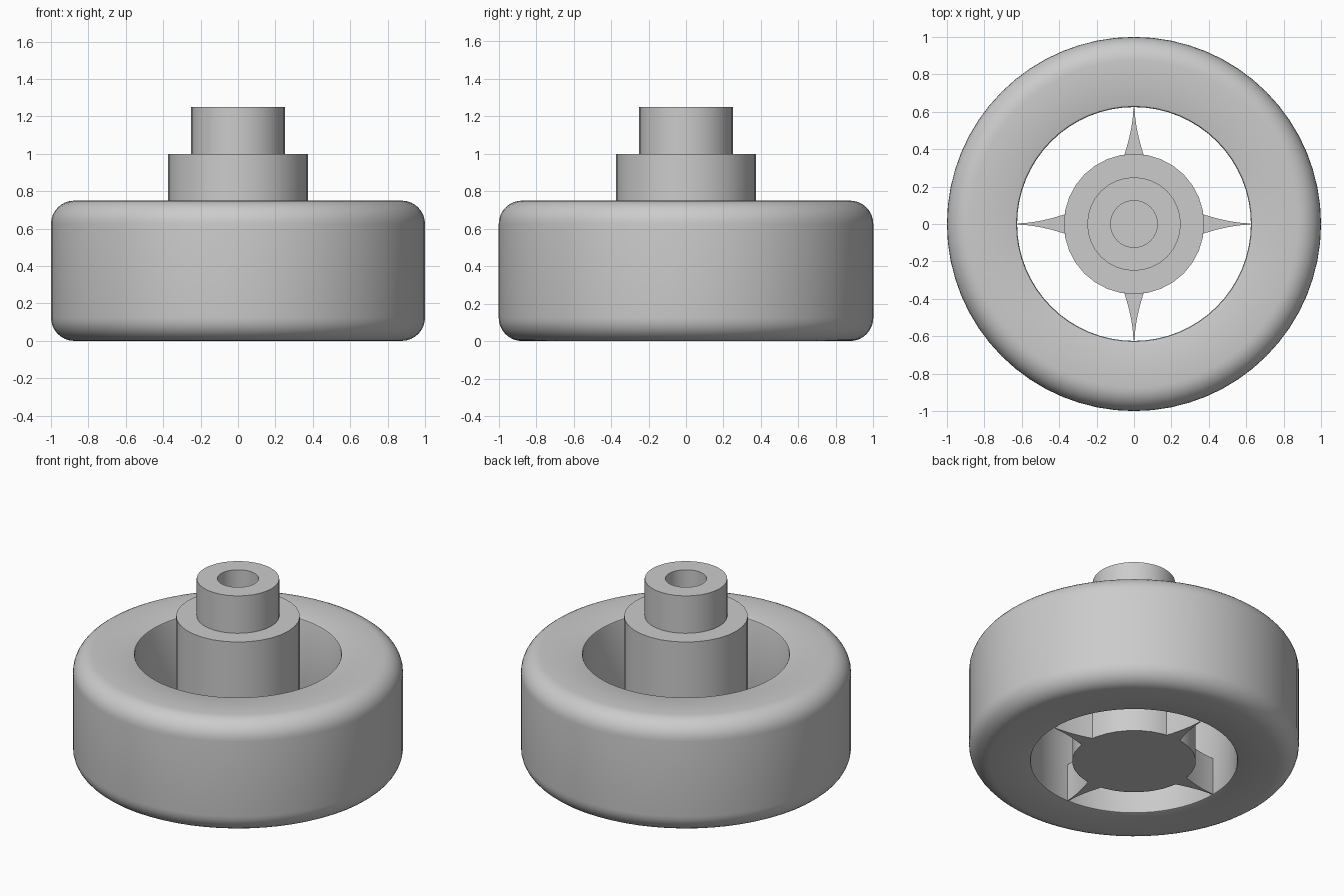
import bpy
import math

if "Cube" in bpy.data.objects:
    bpy.data.objects.remove(bpy.data.objects["Cube"])

grey = bpy.data.materials.new("plain grey")
grey.diffuse_color = (0.6, 0.6, 0.6, 1)
grey.use_nodes = True
grey.node_tree.nodes["Principled BSDF"].inputs["Base Color"].default_value = grey.diffuse_color


def make_object(name, verts, faces, angle=35):
    mesh = bpy.data.meshes.new(name)
    mesh.from_pydata(verts, [], faces)
    mesh.materials.append(grey)
    obj = bpy.data.objects.new(name, mesh)
    bpy.context.collection.objects.link(obj)
    bpy.ops.object.select_all(action='DESELECT')
    obj.select_set(True)
    bpy.context.view_layer.objects.active = obj
    bpy.ops.object.mode_set(mode='EDIT')
    bpy.ops.mesh.select_all(action='SELECT')
    bpy.ops.mesh.normals_make_consistent(inside=False)
    bpy.ops.object.mode_set(mode='OBJECT')
    bpy.ops.object.shade_smooth_by_angle(angle=math.radians(angle))
    return obj


def lathe(name, profile, segments, closed):
    """Turn an (r, z) profile about z; open profiles get flat end caps."""
    n = len(profile)
    verts = [(r * math.cos(2 * math.pi * s / segments),
              r * math.sin(2 * math.pi * s / segments), z)
             for s in range(segments) for r, z in profile]
    faces = []
    for s in range(segments):
        a, b = s * n, (s + 1) % segments * n
        for i in range(n if closed else n - 1):
            j = (i + 1) % n
            faces.append((a + i, b + i, b + j, a + j))
    if not closed:
        faces.append([s * n for s in range(segments)])
        faces.append([s * n + n - 1 for s in range(segments)])
    return make_object(name, verts, faces)


def fillet(r, z, radius, start, steps):
    """Quarter-round points around centre (r, z), turning anticlockwise."""
    return [(r + radius * math.cos(math.radians(start + 90 * i / steps)),
             z + radius * math.sin(math.radians(start + 90 * i / steps)))
            for i in range(steps + 1)]


# Tyre ring: large outer rounding, tiny rounding around the bore
tyre = (fillet(0.875, 0.125, 0.125, -90, 8) + fillet(0.875, 0.625, 0.125, 0, 8)
        + fillet(0.637, 0.738, 0.012, 90, 2) + fillet(0.637, 0.012, 0.012, 180, 2))
lathe("tyre_ring", tyre, 64, True)

# Stepped hub with a blind socket in its top
lathe("hub", [(0.375, 0), (0.375, 1.0), (0.25, 1.0), (0.25, 1.25),
              (0.125, 1.25), (0.125, 1.0)], 32, False)

# Four concave tapered fins joining hub to ring
HEIGHT, STEPS = 0.25, 6
side = []
for i in range(STEPS + 1):
    t = i / STEPS
    side.append((0.36 + 0.262 * t, 0.003 + 0.052 * (1 - t) ** 1.7))
outline = side + [(x, -w) for x, w in reversed(side)]
count = len(outline)
for k in range(4):
    c, s = math.cos(k * math.pi / 2), math.sin(k * math.pi / 2)
    verts = [(x * c - y * s, x * s + y * c, z)
             for z in (0, HEIGHT) for x, y in outline]
    faces = [list(range(count)), list(range(count, 2 * count))]
    faces += [(i, (i + 1) % count, (i + 1) % count + count, i + count)
              for i in range(count)]
    make_object(f"fin_{k + 1}", verts, faces)
